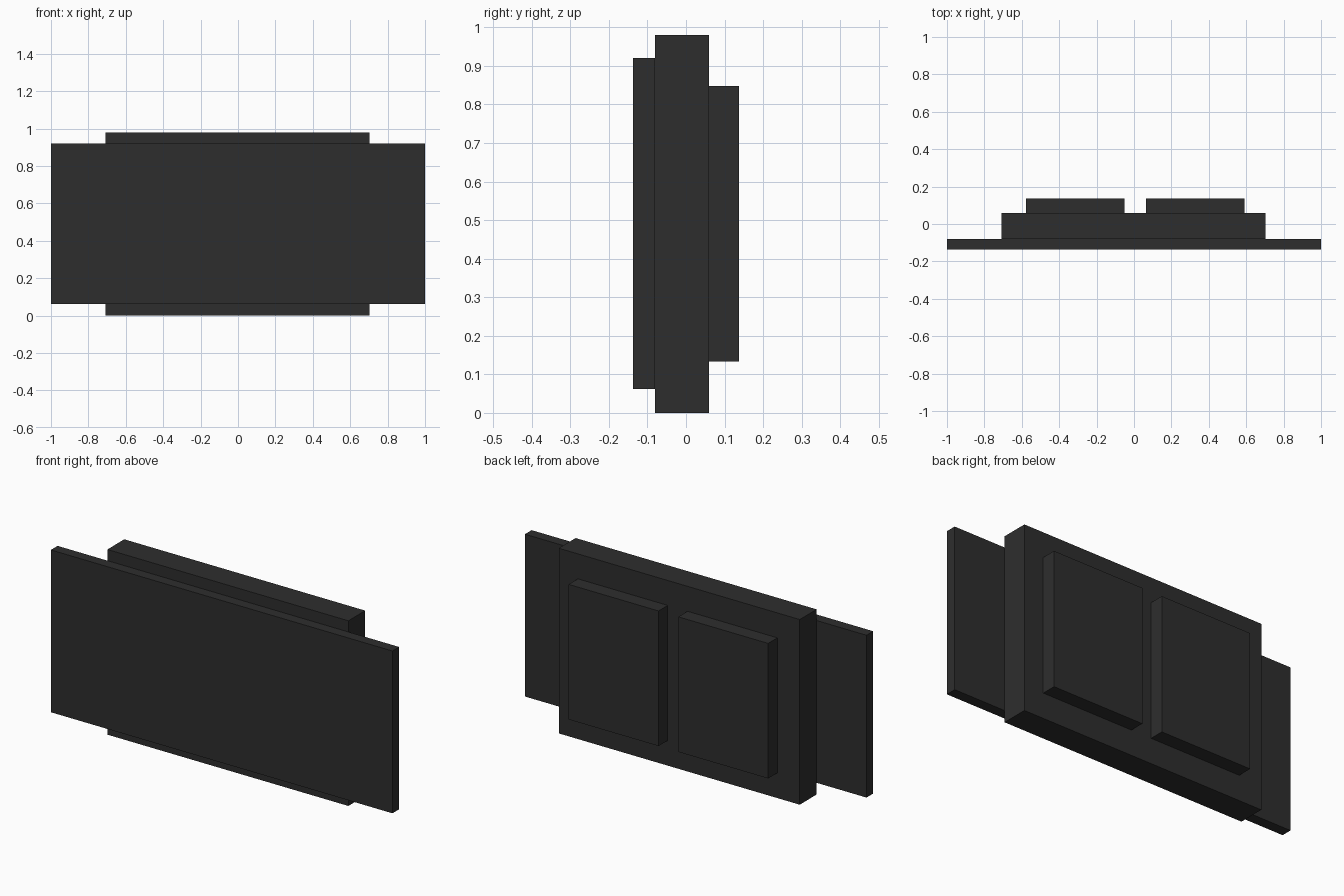
import bpy
import bmesh
from mathutils import Vector

cube = bpy.data.objects.get("Cube")
if cube:
    bpy.data.objects.remove(cube, do_unlink=True)

charcoal = bpy.data.materials.new("charcoal")
charcoal.use_nodes = True
colour = (0.027, 0.027, 0.027, 1)
charcoal.diffuse_color = colour
charcoal.node_tree.nodes["Principled BSDF"].inputs["Base Color"].default_value = colour


def box(name, low, high):
    """Flat-faced box between two opposite corners."""
    low, high = Vector(low), Vector(high)
    size = high - low
    bm = bmesh.new()
    bmesh.ops.create_cube(bm, size=1)
    bmesh.ops.scale(bm, vec=size, verts=bm.verts)
    mesh = bpy.data.meshes.new(name)
    bm.to_mesh(mesh)
    bm.free()
    mesh.materials.append(charcoal)
    obj = bpy.data.objects.new(name, mesh)
    obj.location = (low + high) / 2
    bpy.context.collection.objects.link(obj)
    return obj


# Wide thin panel at the front
box("front_panel", (-1, -0.137, 0.062), (1, -0.081, 0.921))

# Thicker housing behind it
box("housing", (-0.708, -0.081, 0), (0.703, 0.06, 0.98))

# Two raised blocks on the back
for name, x in (("right_back_block", -0.577), ("left_back_block", 0.065)):
    box(name, (x, 0.06, 0.133), (x + 0.526, 0.137, 0.848))
